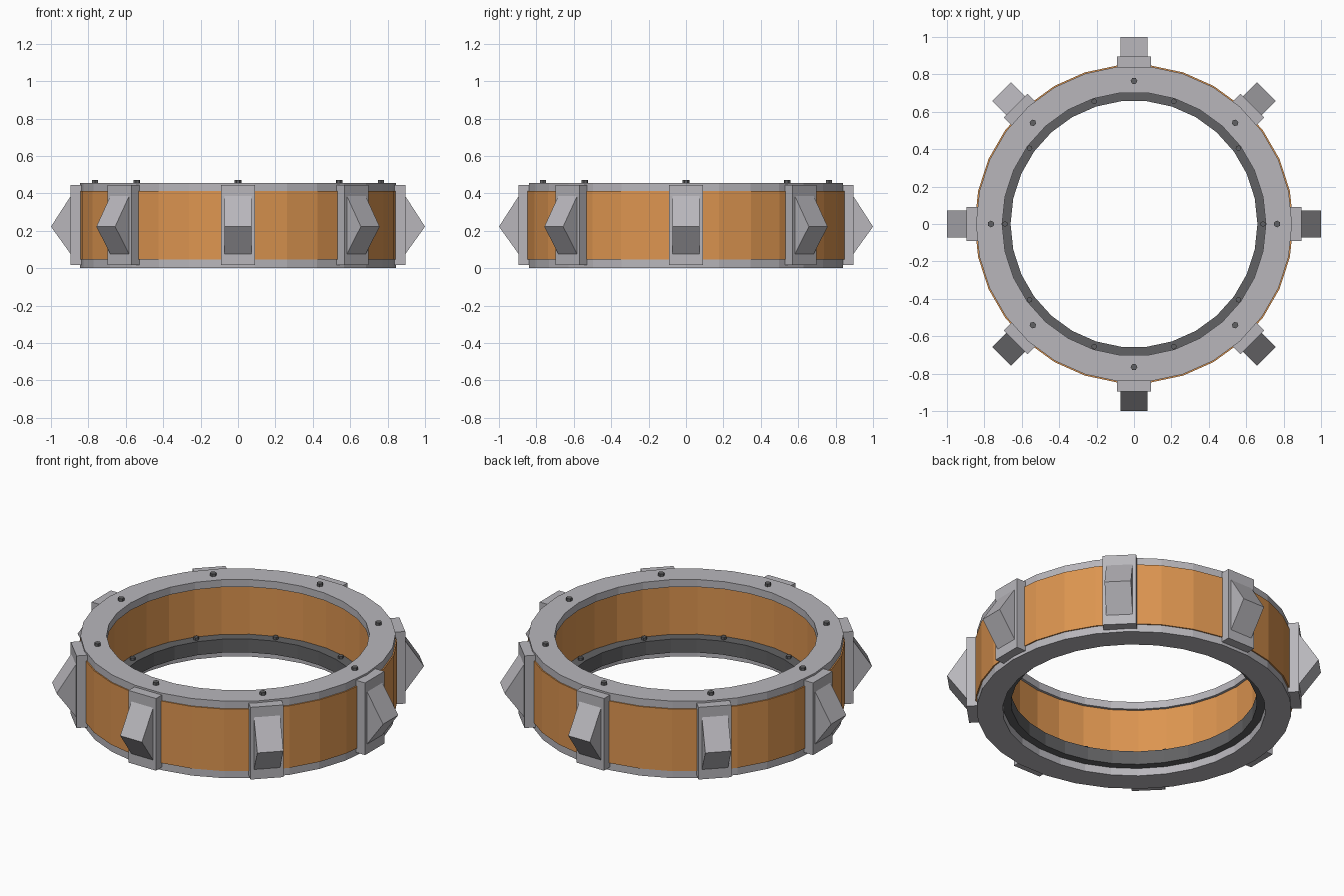
import bpy, bmesh
from math import cos, sin, pi, radians
from mathutils import Matrix, Vector

cube = bpy.data.objects.get("Cube")
if cube:
    bpy.data.objects.remove(cube, do_unlink=True)


def material(name, rgb):
    m = bpy.data.materials.new(name)
    m.use_nodes = True
    m.diffuse_color = (*rgb, 1)
    m.node_tree.nodes["Principled BSDF"].inputs["Base Color"].default_value = (*rgb, 1)
    return m


steel = material("light grey metal", (0.48, 0.47, 0.50))
dark = material("dark grey metal", (0.12, 0.12, 0.125))
copper = material("copper orange", (0.72, 0.30, 0.08))

SIDES = 30


def finish(name, bm, mat):
    bmesh.ops.recalc_face_normals(bm, faces=bm.faces[:])
    mesh = bpy.data.meshes.new(name)
    bm.to_mesh(mesh)
    bm.free()
    mesh.materials.append(mat)
    ob = bpy.data.objects.new(name, mesh)
    bpy.context.collection.objects.link(ob)
    return ob


def ring(name, inner, outer, z0, z1, mat):
    """Flat-sided ring with a rectangular cross-section."""
    bm = bmesh.new()
    loops = []
    for i in range(SIDES):
        a = 2 * pi * i / SIDES
        loops.append([bm.verts.new((r * cos(a), r * sin(a), z))
                      for r, z in ((inner, z0), (outer, z0), (outer, z1), (inner, z1))])
    for i, here in enumerate(loops):
        there = loops[(i + 1) % SIDES]
        for j in range(4):
            k = (j + 1) % 4
            bm.faces.new((here[j], there[j], there[k], here[k]))
    return finish(name, bm, mat)


def extruded(name, profile, half_width, angle, mat):
    """Extrude a radius/height profile sideways and turn it around the ring."""
    bm = bmesh.new()
    face = bm.faces.new([bm.verts.new((r, -half_width, z)) for r, z in profile])
    out = bmesh.ops.extrude_face_region(bm, geom=[face])
    moved = [v for v in out["geom"] if isinstance(v, bmesh.types.BMVert)]
    bmesh.ops.translate(bm, verts=moved, vec=Vector((0, 2 * half_width, 0)))
    ob = finish(name, bm, mat)
    ob.rotation_euler.z = angle
    return ob


def bolt_circle(name, count, radius, z0, z1, size):
    """Circle of hexagonal bolt heads."""
    bm = bmesh.new()
    for i in range(count):
        spot = Matrix.Rotation(2 * pi * i / count, 4, "Z") @ Matrix.Translation(
            (radius, 0, (z0 + z1) / 2))
        bmesh.ops.create_cone(bm, cap_ends=True, segments=6, radius1=size,
                              radius2=size, depth=z1 - z0, matrix=spot)
    return finish(name, bm, dark)


# Main band and the two plates that clamp it
ring("band", 0.72, 0.852, 0.045, 0.412, copper)
ring("bottom_plate", 0.705, 0.845, 0.0, 0.045, steel)
ring("top_plate", 0.705, 0.845, 0.412, 0.456, steel)

# Dark ledge inside the lower part of the band
ring("inner_ledge", 0.66, 0.722, 0.045, 0.125, dark)

# Bolt heads
bolt_circle("top_bolts", 8, 0.765, 0.45, 0.472, 0.018)
bolt_circle("ledge_bolts", 10, 0.69, 0.12, 0.14, 0.015)

# Eight wedge studs on backing blocks
block = ((0.82, 0.018), (0.895, 0.018), (0.895, 0.445), (0.82, 0.445))
wedge = ((0.885, 0.062), (1.0, 0.222), (0.885, 0.4))
for n in range(8):
    turn = radians(45 * n)
    extruded(f"stud_block_{n + 1}", block, 0.09, turn, steel)
    extruded(f"stud_wedge_{n + 1}", wedge, 0.071, turn, steel)
